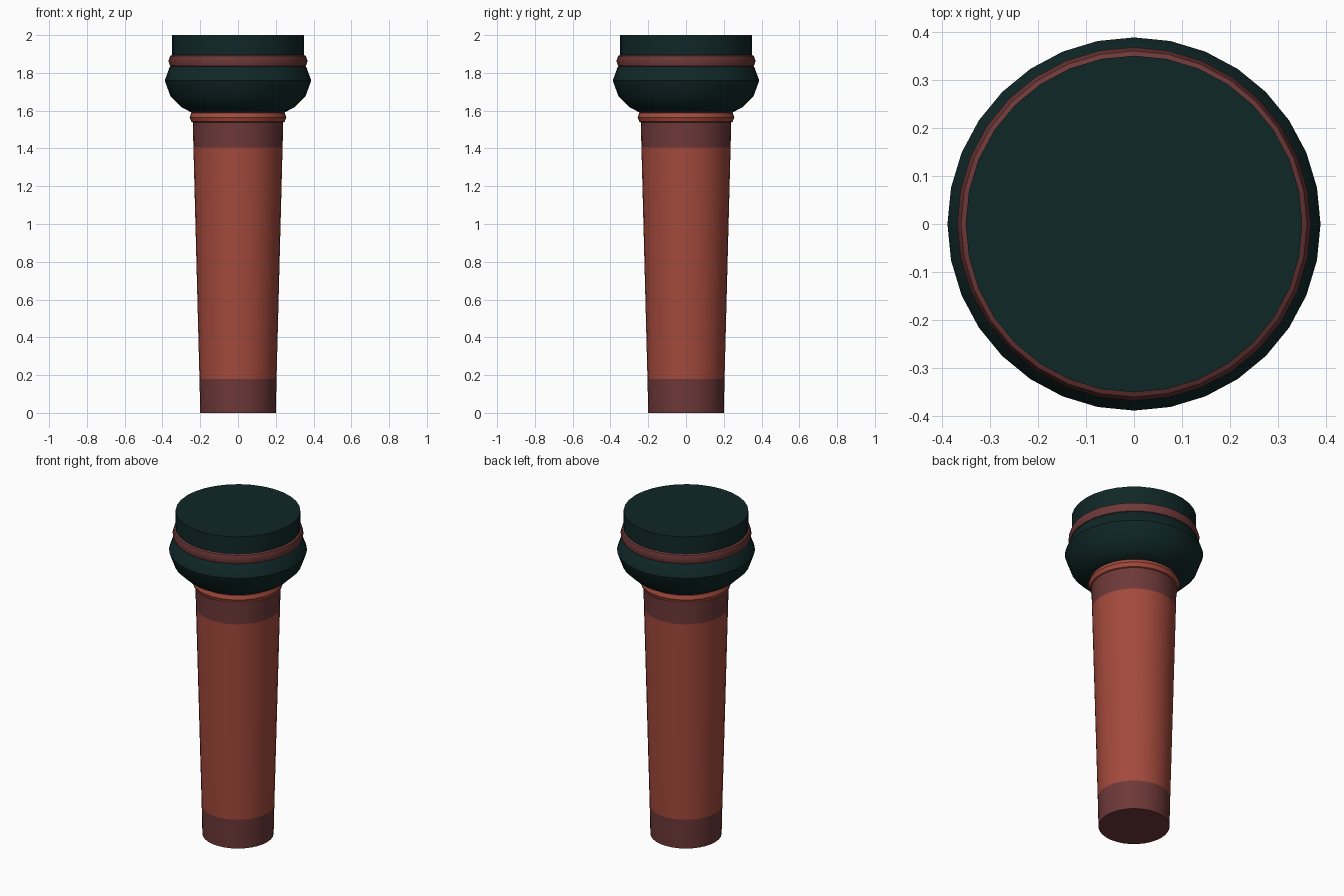
import bpy, bmesh, math

if "Cube" in bpy.data.objects:
    bpy.data.objects.remove(bpy.data.objects["Cube"])

SIDES = 32


def material(name, rgb):
    m = bpy.data.materials.new(name)
    m.diffuse_color = (*rgb, 1)
    m.use_nodes = True
    m.node_tree.nodes["Principled BSDF"].inputs["Base Color"].default_value = m.diffuse_color
    return m


RED = material("brick red", (0.37, 0.068, 0.045))
MAROON = material("dull maroon", (0.155, 0.040, 0.040))
TEAL = material("dark teal", (0.0052, 0.020, 0.020))


def lathe(name, profile, mats, pick=lambda z: 0, closed=False):
    """Spin (radius, height) points about z; cap the ends unless the profile is closed."""
    bm = bmesh.new()
    rings = []
    for r, z in profile:
        rings.append([bm.verts.new((r * math.cos(2 * math.pi * i / SIDES),
                                    r * math.sin(2 * math.pi * i / SIDES), z))
                      for i in range(SIDES)])
    pairs = list(zip(rings, rings[1:]))
    if closed:
        pairs.append((rings[-1], rings[0]))
    for a, b in pairs:
        for i in range(SIDES):
            j = (i + 1) % SIDES
            bm.faces.new((a[i], a[j], b[j], b[i]))
    if not closed:
        bm.faces.new(rings[0][::-1])
        bm.faces.new(rings[-1])
    bmesh.ops.recalc_face_normals(bm, faces=bm.faces)
    for f in bm.faces:
        f.material_index = pick(f.calc_center_median().z)
    me = bpy.data.meshes.new(name)
    bm.to_mesh(me)
    bm.free()
    for m in mats:
        me.materials.append(m)
    ob = bpy.data.objects.new(name, me)
    bpy.context.collection.objects.link(ob)
    bpy.context.view_layer.objects.active = ob
    ob.select_set(True)
    bpy.ops.object.shade_smooth_by_angle(angle=math.radians(40))
    ob.select_set(False)
    return ob


def band(name, radius, z, half_w, half_h, mat):
    """Rounded ring around the axis."""
    pts = [(radius + half_w * math.cos(t * math.pi / 4),
            z + half_h * math.sin(t * math.pi / 4)) for t in range(8)]
    return lathe(name, pts, [mat], closed=True)


# Tapered handle with a maroon band at each end
lathe("handle", [(0.20, 0), (0.204, 0.18), (0.236, 1.405), (0.24, 1.56)],
      [RED, MAROON], lambda z: 1 if z < 0.15 or z > 1.41 else 0)

# Collar under the head
band("neck_ring", 0.225, 1.565, 0.031, 0.033, RED)

# Bulging head with a flat-topped cap
lathe("head", [(0.245, 1.59), (0.297, 1.617), (0.357, 1.675), (0.388, 1.76),
               (0.362, 1.83), (0.35, 1.84), (0.35, 2.0)], [TEAL])

# Ring around the head
band("head_ring", 0.34, 1.863, 0.028, 0.037, MAROON)
